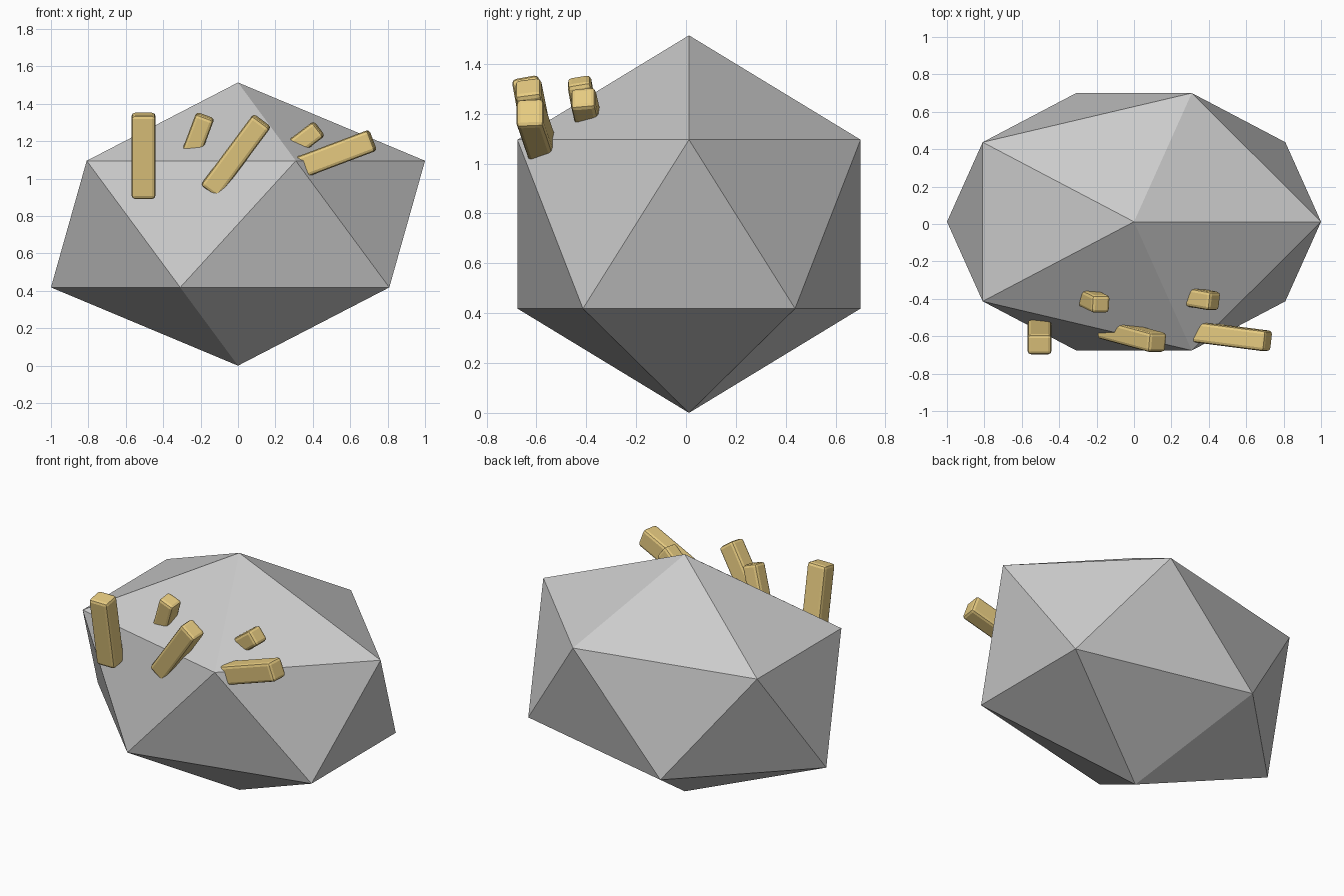
import bpy

if "Cube" in bpy.data.objects:
    bpy.data.objects.remove(bpy.data.objects["Cube"])

# Boulder: faceted, stretched icosphere
bpy.ops.mesh.primitive_ico_sphere_add(subdivisions=1, radius=1, location=(0, 0.012, 0.757))
rock = bpy.context.object
rock.name = "boulder"
rock.scale = (1.118, 0.809, 0.757)
bpy.ops.object.transform_apply(location=False, rotation=False, scale=True)

gold = bpy.data.materials.new("gold")
gold.diffuse_color = (0.80, 0.60, 0.22, 1)
gold.use_nodes = True
gold.node_tree.nodes["Principled BSDF"].inputs["Base Color"].default_value = gold.diffuse_color


def bar(name, loc, size, tilt, turn):
    """Gold bar leaning out of the rock, turned about the front axis."""
    bpy.ops.mesh.primitive_cube_add(size=1, location=loc, rotation=(tilt, turn, 0))
    ob = bpy.context.object
    ob.name = name
    ob.scale = size
    bpy.ops.object.transform_apply(location=False, rotation=False, scale=True)
    bev = ob.modifiers.new("bevel", 'BEVEL')
    bev.width = 0.018
    bev.segments = 2
    ob.data.materials.append(gold)


# Long bars across the front
bar("long_bar_left", (-0.505, -0.605, 1.122), (0.128, 0.11, 0.455), 0.18, 0.0)
bar("long_bar_middle", (-0.011, -0.597, 1.122), (0.118, 0.105, 0.47), 0.16, 0.64)
bar("long_bar_right", (0.514, -0.60, 1.128), (0.12, 0.11, 0.44), 0.12, 1.21)

# Short bars above them
bar("short_bar_left", (-0.224, -0.406, 1.206), (0.103, 0.095, 0.28), 0.17, 0.36)
bar("short_bar_right", (0.33, -0.395, 1.189), (0.10, 0.10, 0.26), 0.14, 0.92)
